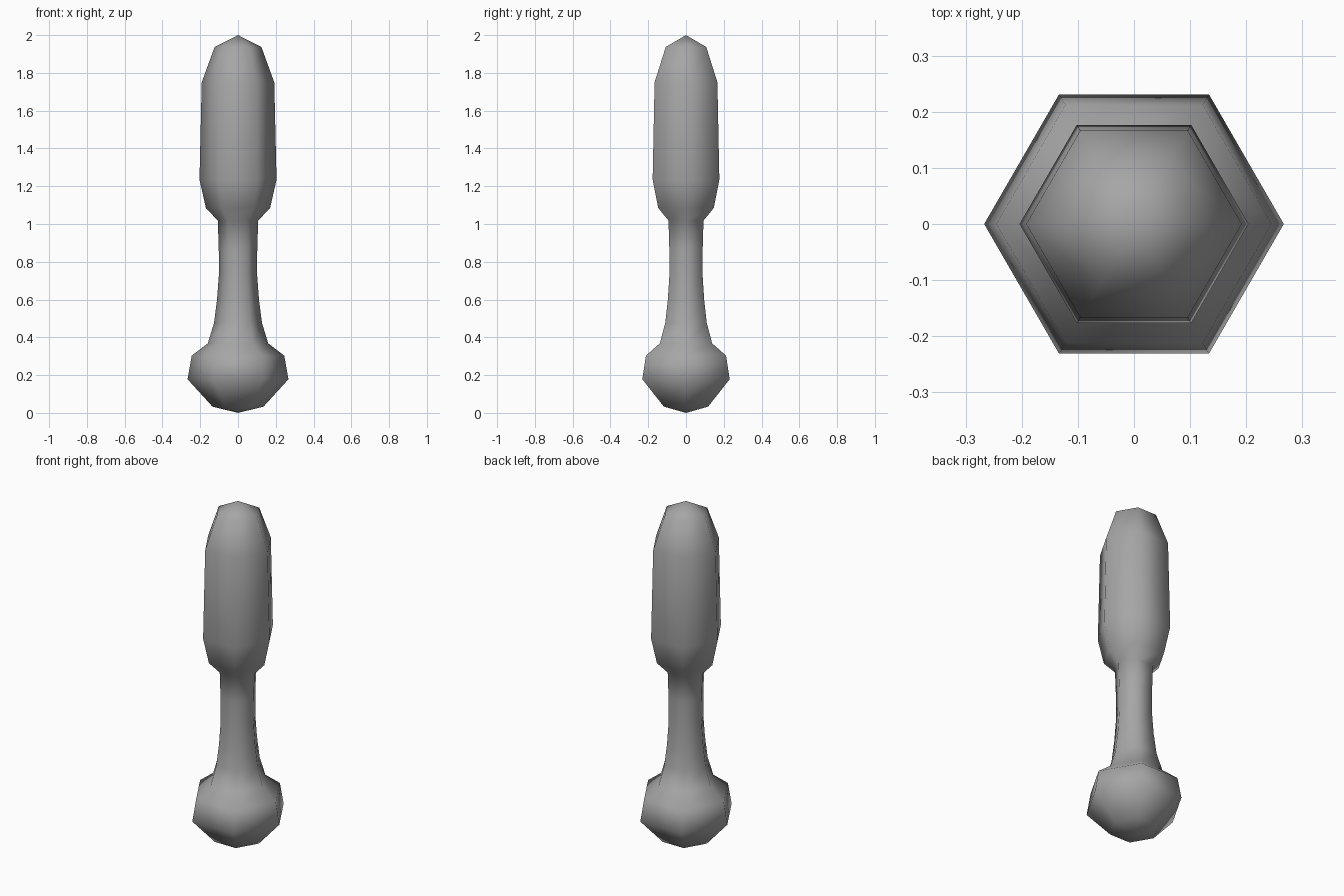
import bpy, bmesh
from math import cos, sin, tau

cube = bpy.data.objects.get("Cube")
if cube:
    bpy.data.objects.remove(cube, do_unlink=True)

SIDES = 6

# Single grey material
grey = bpy.data.materials.new("plain grey")
grey.use_nodes = True
colour = (0.38, 0.38, 0.38, 1)
grey.diffuse_color = colour
grey.node_tree.nodes["Principled BSDF"].inputs["Base Color"].default_value = colour


def lathe(name, bottom, top, rings):
    """Turn (radius, height) rings into a closed six-sided solid with pointed ends."""
    bm = bmesh.new()
    loops = [[bm.verts.new((r * cos(tau * i / SIDES), r * sin(tau * i / SIDES), z))
              for i in range(SIDES)] for r, z in rings]
    low, high = bm.verts.new((0, 0, bottom)), bm.verts.new((0, 0, top))
    for i in range(SIDES):
        j = (i + 1) % SIDES
        bm.faces.new((low, loops[0][j], loops[0][i]))
        for a, b in zip(loops, loops[1:]):
            bm.faces.new((a[i], a[j], b[j], b[i]))
        bm.faces.new((loops[-1][i], loops[-1][j], high))
    for face in bm.faces:
        face.smooth = True
    mesh = bpy.data.meshes.new(name)
    bm.to_mesh(mesh)
    bm.free()
    mesh.materials.append(grey)
    obj = bpy.data.objects.new(name, mesh)
    bpy.context.collection.objects.link(obj)
    return obj


# Rounded head, flared neck and thick grip as one turned body
head = [(0.135, 0.033), (0.267, 0.178), (0.245, 0.303)]
neck = [(0.16, 0.368), (0.127, 0.476), (0.111, 0.6), (0.101, 0.735), (0.102, 0.87), (0.107, 1.018)]
grip = [(0.17, 1.085), (0.204, 1.235), (0.192, 1.75), (0.124, 1.937)]
lathe("turned_handle", 0.0, 2.0, head + neck + grip)
